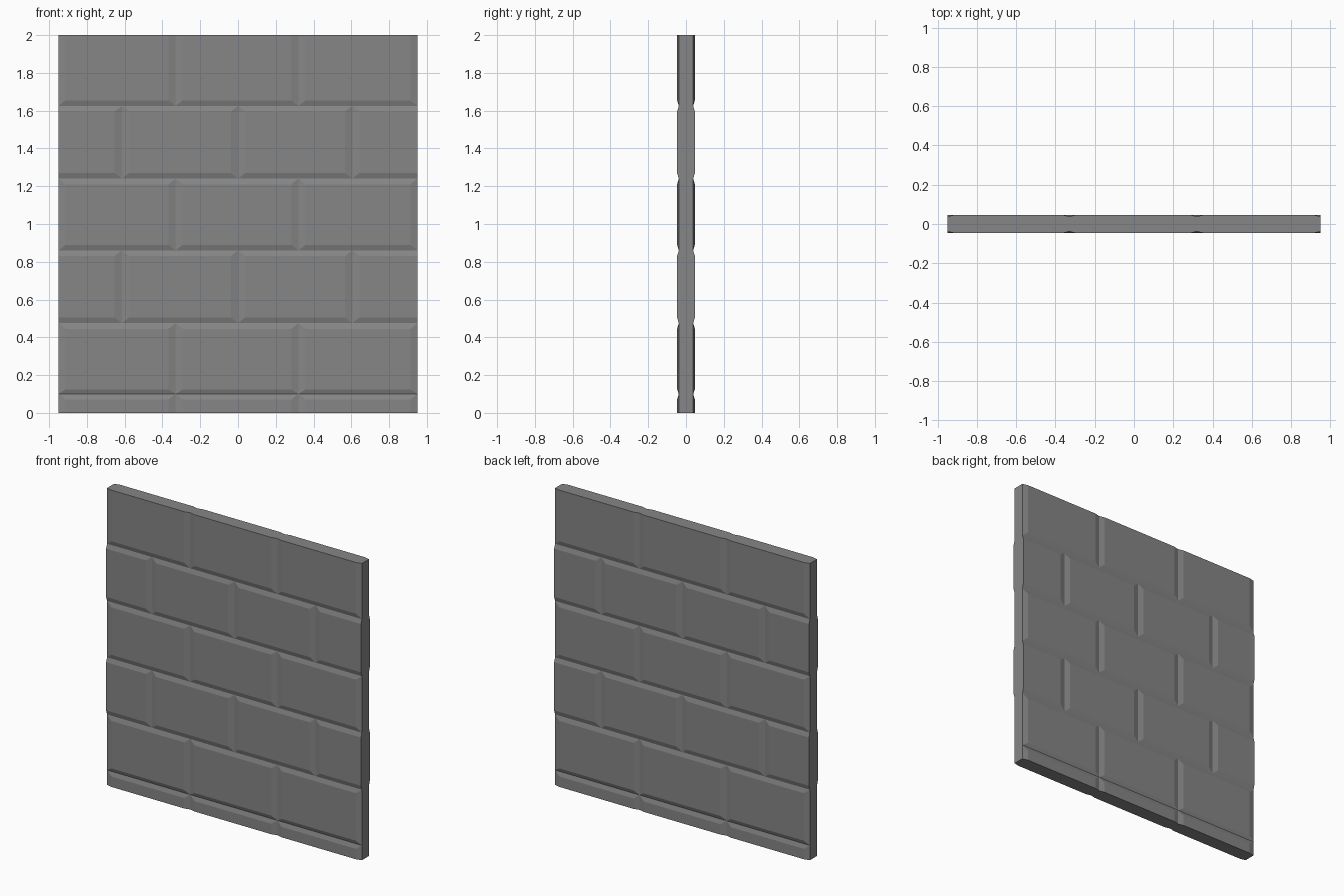
import bpy, bmesh

if "Cube" in bpy.data.objects:
    bpy.data.objects.remove(bpy.data.objects["Cube"])

W, H = 0.95, 2.0           # half width, height
Y, DEPTH = 0.047, 0.009    # half thickness, groove depth
GX, GZ = 0.038, 0.030      # bevel widths beside vertical / horizontal grooves

# Staggered courses from the ground up: whole bricks, then half-offset bricks
whole = [-W, -0.33, 0.32, W]
offset = [-W, -0.615, 0.0, 0.605, W]
levels = [0, 0.10, 0.475, 0.86, 1.24, 1.625, H]
layout = [whole, whole, offset, whole, offset, whole]
joints = sorted(set(whole + offset))

bm = bmesh.new()


def face(*pts):
    bm.faces.new([bm.verts.new(p) for p in pts])


def rim_points(a, b):
    """Rim edge split where bricks of the next course meet it."""
    mid = []
    if a[1] == b[1] and a[1] not in (0, 0.10, H):
        mid = [(x, a[1]) for x in joints if min(a[0], b[0]) < x < max(a[0], b[0])]
    return [a] + (mid if a[0] < b[0] else mid[::-1]) + [b]


def brick(x0, x1, z0, z1, l, r, b, t):
    """Bevelled brick faces on both sides, walls only on the outer border."""
    rim = [(x0, z0), (x1, z0), (x1, z1), (x0, z1)]
    top = [(x0 + l, z0 + b), (x1 - r, z0 + b), (x1 - r, z1 - t), (x0 + l, z1 - t)]
    yi = Y - DEPTH
    border = [z0 == 0, x1 == W, z1 == H, x0 == -W]
    for s in (-1, 1):
        face(*[(x, s * Y, z) for x, z in (top if s < 0 else top[::-1])])
        for i in range(4):
            j = (i + 1) % 4
            pts = [(x, s * yi, z) for x, z in rim_points(rim[i], rim[j])]
            pts += [(top[j][0], s * Y, top[j][1]), (top[i][0], s * Y, top[i][1])]
            face(*(pts if s < 0 else pts[::-1]))
    for i in range(4):
        if border[i]:
            (ax, az), (bx, bz) = rim[i], rim[(i + 1) % 4]
            face((ax, yi, az), (bx, yi, bz), (bx, -yi, bz), (ax, -yi, az))


for n, xs in enumerate(layout):
    z0, z1 = levels[n], levels[n + 1]
    edge = GX if xs is whole else 0
    low = 0 if n == 0 else (0.025 if n == 1 else GZ)
    high = 0 if z1 == H else GZ
    for x0, x1 in zip(xs, xs[1:]):
        brick(x0, x1, z0, z1, edge if x0 == -W else GX,
              edge if x1 == W else GX, low, high)

bmesh.ops.remove_doubles(bm, verts=bm.verts, dist=1e-4)
mesh = bpy.data.meshes.new("brick_wall")
bm.to_mesh(mesh)
bm.free()
wall = bpy.data.objects.new("brick_wall", mesh)
bpy.context.collection.objects.link(wall)

# Dark grey stone
stone = bpy.data.materials.new("dark_stone")
stone.diffuse_color = (0.24, 0.24, 0.24, 1)
stone.use_nodes = True
stone.node_tree.nodes["Principled BSDF"].inputs["Base Color"].default_value = stone.diffuse_color
mesh.materials.append(stone)
